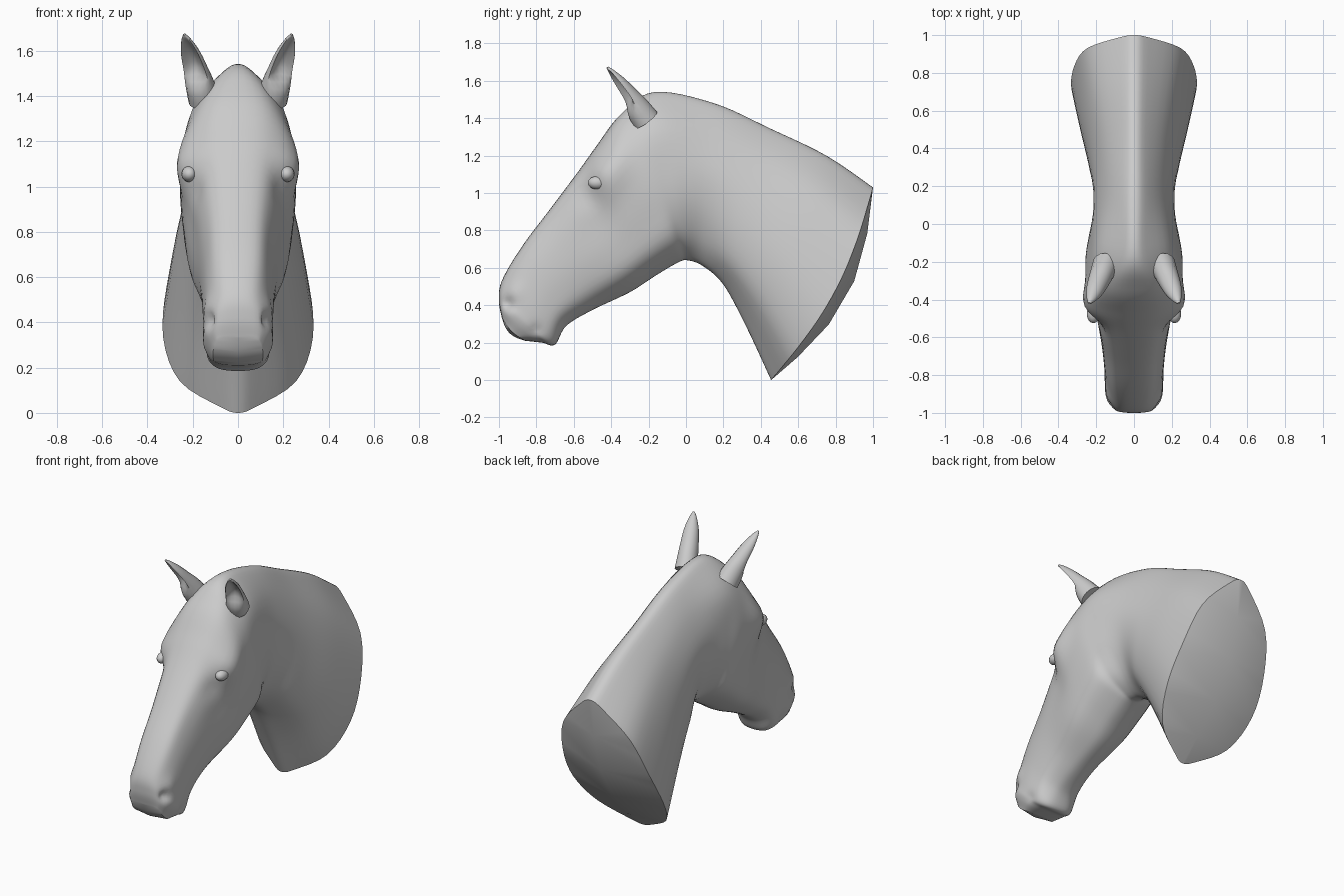
import bpy, bmesh, math
from mathutils import Vector

if "Cube" in bpy.data.objects:
    bpy.data.objects.remove(bpy.data.objects["Cube"])

# Cross-sections from muzzle to neck base:
# top y, top z, bottom y, bottom z, then six half widths from top to bottom
SECTIONS = [
    (-.985, .335, -.86, .21, .08, .10, .11, .11, .10, .06),
    (-1.0, .42, -.77, .20, .09, .135, .148, .145, .125, .08),
    (-.985, .53, -.70, .19, .08, .13, .152, .152, .13, .08),
    (-.88, .71, -.64, .29, .09, .135, .155, .155, .135, .07),
    (-.73, .91, -.50, .375, .10, .15, .172, .172, .145, .07),
    (-.58, 1.11, -.30, .47, .12, .19, .205, .215, .19, .08),
    (-.48, 1.25, -.16, .56, .14, .262, .25, .24, .21, .09),
    (-.35, 1.42, -.04, .63, .13, .225, .255, .25, .215, .09),
    (-.17, 1.54, .01, .64, .07, .19, .23, .235, .18, .07),
    (.15, 1.48, .09, .61, .06, .15, .21, .20, .14, .06),
    (.45, 1.345, .20, .51, .06, .16, .225, .235, .19, .08),
    (.75, 1.20, .32, .29, .07, .20, .27, .285, .225, .08),
    (1.0, 1.03, .455, 0, .08, .245, .315, .33, .255, .08),
]
LEVELS = (0, .04, .2, .42, .65, .85, .97, 1)


def spline(pts, steps, first=None, last=None):
    """Smooth curve through all points (any dimension)."""
    ext = [first or pts[0]] + list(pts) + [last or pts[-1]]
    out = []
    for i in range(1, len(ext) - 2):
        for s in range(steps):
            u = s / steps
            out.append(tuple(.5 * (2 * b + (c - a) * u + (2*a - 5*b + 4*c - d) * u*u
                                   + (3*b - a - 3*c + d) * u**3)
                             for a, b, c, d in zip(*ext[i - 1:i + 3])))
    return out + [tuple(pts[-1])]


def finish(bm, name, angle):
    bmesh.ops.remove_doubles(bm, verts=bm.verts, dist=.0005)
    bmesh.ops.recalc_face_normals(bm, faces=bm.faces)
    me = bpy.data.meshes.new(name)
    bm.to_mesh(me)
    bm.free()
    ob = bpy.data.objects.new(name, me)
    bpy.context.collection.objects.link(ob)
    bpy.ops.object.select_all(action='DESELECT')
    ob.select_set(True)
    bpy.context.view_layer.objects.active = ob
    bpy.ops.object.shade_smooth_by_angle(angle=math.radians(angle))
    return ob


def place(sec, t, w, bow):
    """Point at level t of a section, bowed out of the section plane."""
    ty, tz, by, bz = sec[:4]
    dy, dz = by - ty, bz - tz
    k = bow * math.sin(math.pi * t) / math.hypot(dy, dz)
    return Vector((max(w, 0), ty + dy * t - dz * k, tz + dz * t + dy * k))


def push(p, centre, radius, amount):
    """Soft local dent or swelling across the head."""
    d = (p - Vector(centre)).length / radius
    if p.x > .01:
        p.x = max(.01, p.x + amount * math.exp(-d * d))


# Head and neck: loft of half sections, capped, then mirrored
STEP = 6
bm = bmesh.new()
rings = []
rows = spline(SECTIONS, STEP)
for i, sec in enumerate(rows):
    prof = list(zip(LEVELS, (0,) + sec[4:] + (0,)))
    prof = spline(prof, 4, (.04, -sec[4]), (.97, -sec[-1]))
    bow = .08 * max(0, i / STEP - 10) / 2 - .015 * max(0, 1 - i / STEP)
    ring = []
    for t, w in prof:
        p = place(sec, min(max(t, 0), 1), w, bow)
        push(p, (.15, -.925, .47), .05, .012)    # nostril rim
        push(p, (.14, -.955, .41), .035, -.03)   # nostril hollow
        push(p, (.23, -.50, 1.12), .07, .018)    # brow
        push(p, (.20, -.53, .98), .06, -.015)    # hollow before the eye
        push(p, (.14, -.80, .27), .03, -.012)    # mouth corner
        ring.append(bm.verts.new(p))
    rings.append(ring)


def bridge(a, b):
    return [bm.faces.new((a[j], a[j+1], b[j+1], b[j])) for j in range(len(a) - 1)]


for a, b in zip(rings, rings[1:]):
    bridge(a, b)

# Rounded muzzle end
ts = [min(max(p[0], 0), 1) for p in spline([(t,) for t in LEVELS], 4)]
bridge(rings[0], [bm.verts.new(place(rows[0], t, 0, -.03)) for t in ts])

# Faceted convex neck base, coarse rows
base = rings[-1]
picks = [0, 8, 12, 16, 20, len(base) - 1]
spine = [bm.verts.new(place(rows[-1], ts[j], 0, .15)) for j in picks]
for k in range(len(picks) - 1):
    bm.faces.new(base[picks[k]:picks[k+1] + 1] + [spine[k+1], spine[k]])
bmesh.ops.remove_doubles(bm, verts=bm.verts, dist=.0005)
bmesh.ops.mirror(bm, geom=bm.verts[:] + bm.edges[:] + bm.faces[:],
                 axis='X', merge_dist=.0005)
finish(bm, "head_and_neck", 45)


# Ears: tapered rings along a leaning axis with a hollow front
def ear(side):
    bm = bmesh.new()
    root, tip = Vector((.15, -.215, 1.39)), Vector((.237, -.42, 1.672))
    axis = (tip - root).normalized()
    front = Vector((.35, -.8, -.4))
    front = (front - axis * front.dot(axis)).normalized()
    across = axis.cross(front)
    n, loops = 16, []
    for u, r, depth, hollow in spline([(0, .07, .075, 0), (.25, .062, .068, .15),
                                       (.45, .056, .055, .9), (.7, .045, .04, 1),
                                       (.9, .024, .02, .7), (1, .006, .006, 0)], 3):
        loop = []
        for k in range(n):
            a = 2 * math.pi * k / n
            s = math.sin(a)
            f = s * depth if s < 0 else depth * (s - hollow * 1.5 * s * s)
            p = root.lerp(tip, u) + across * r * math.cos(a) + front * f
            loop.append(bm.verts.new((p.x * side, p.y, p.z)))
        loops.append(loop)
    for a, b in zip(loops, loops[1:]):
        for k in range(n):
            bm.faces.new((a[k], a[(k+1) % n], b[(k+1) % n], b[k]))
    bm.faces.new(loops[0])
    bm.faces.new(loops[-1])
    finish(bm, "ear_right" if side > 0 else "ear_left", 60)


# Eyes: flattened balls set in the sockets
def eye(side):
    bm = bmesh.new()
    bmesh.ops.create_uvsphere(bm, u_segments=16, v_segments=10, radius=1)
    bmesh.ops.scale(bm, vec=(.035, .05, .035), verts=bm.verts)
    bmesh.ops.translate(bm, vec=(.215 * side, -.475, 1.055), verts=bm.verts)
    finish(bm, "eye_right" if side > 0 else "eye_left", 60)


for side in (1, -1):
    ear(side)
    eye(side)
